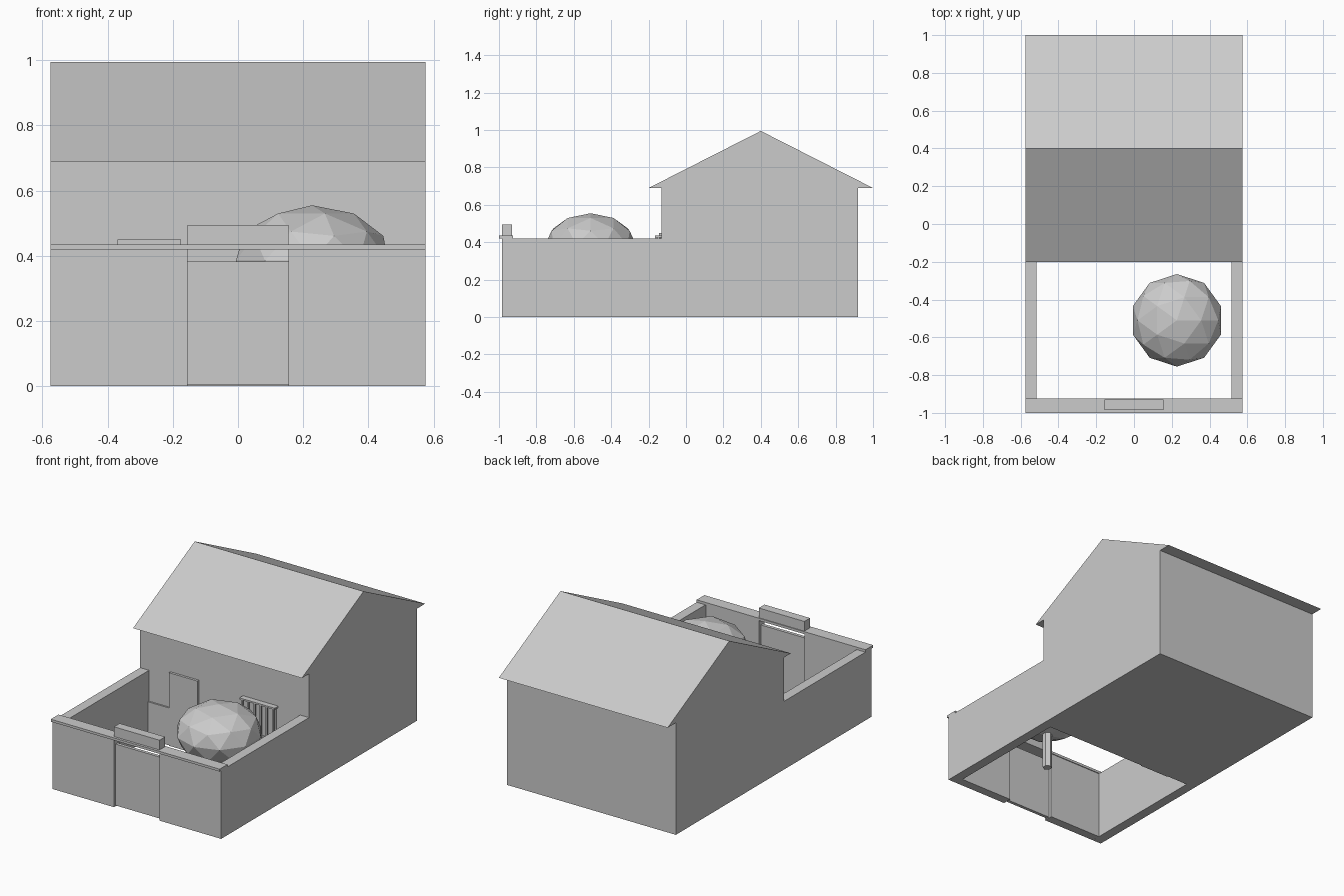
import bpy, bmesh
from mathutils import Matrix

if "Cube" in bpy.data.objects:
    bpy.data.objects.remove(bpy.data.objects["Cube"], do_unlink=True)

GREY = (0.6, 0.6, 0.6, 1)
grey = bpy.data.materials.new("plain_grey")
grey.use_nodes = True
grey.diffuse_color = GREY
grey.node_tree.nodes["Principled BSDF"].inputs["Base Color"].default_value = GREY


def finish(name, bm):
    bmesh.ops.recalc_face_normals(bm, faces=bm.faces)
    mesh = bpy.data.meshes.new(name)
    bm.to_mesh(mesh)
    bm.free()
    mesh.materials.append(grey)
    obj = bpy.data.objects.new(name, mesh)
    bpy.context.collection.objects.link(obj)
    return obj


def box(name, x, y, z):
    """Box from its (low, high) range on each axis."""
    bm = bmesh.new()
    bmesh.ops.create_cube(bm, size=1)
    for v in bm.verts:
        v.co = [r[0] if c < 0 else r[1] for c, r in zip(v.co, (x, y, z))]
    return finish(name, bm)


def extrude_x(name, profile, half):
    """Closed y-z profile swept from -half to half along x."""
    bm = bmesh.new()
    face = bm.faces.new([bm.verts.new((-half, y, z)) for y, z in profile])
    ext = bmesh.ops.extrude_face_region(bm, geom=[face])
    moved = [g for g in ext["geom"] if isinstance(g, bmesh.types.BMVert)]
    bmesh.ops.translate(bm, verts=moved, vec=(2 * half, 0, 0))
    return finish(name, bm)


W = 0.575            # half width of the building
INNER = 0.515        # inner side of the yard walls
FRONT = -0.13        # front wall of the house
GATE = 0.155         # half width of the gateway
TOP = 0.42           # yard wall height

# House and gabled roof with overhanging eaves
box("house_body", (-W, W), (FRONT, 0.92), (0, 0.69))
extrude_x("gable_roof", [(-0.2, 0.69), (1, 0.69), (0.4, 0.995)], W)

# Yard walls, front coping, gate and the block above it
for side, s in (("left", 1), ("right", -1)):
    box(side + "_yard_wall", sorted((s * INNER, s * W)), (-0.985, FRONT), (0, TOP))
    box(side + "_front_wall", sorted((s * GATE, s * INNER)), (-0.985, -0.93), (0, TOP))
box("front_coping", (-W, W), (-1, -0.925), (TOP, 0.435))
box("gate", (-GATE, GATE), (-0.97, -0.95), (0.005, 0.383))
box("gate_block", (-GATE, GATE), (-0.985, -0.93), (0.435, 0.495))

# House door and low plinth either side of it
box("house_door", (-0.37, -0.175), (-0.145, FRONT), (0, 0.45))
box("right_plinth", (-INNER, -0.37), (-0.14, FRONT), (0, 0.23))
box("left_plinth", (-0.175, INNER), (-0.14, FRONT), (0, 0.23))

# Barred window
box("window_pane", (0.14, 0.355), (-0.136, FRONT), (0.2, 0.425))
for name, z in (("top", 0.425), ("bottom", 0.2)):
    box("window_rail_" + name, (0.125, 0.365), (-0.165, FRONT), (z, z + 0.01))
for i in range(6):
    x = 0.135 + i * 0.042
    box("window_bar", (x, x + 0.01), (-0.163, -0.153), (0.21, 0.425))

# Tree: faceted crown on a straight trunk
bm = bmesh.new()
bmesh.ops.create_icosphere(bm, subdivisions=2, radius=1,
                           matrix=Matrix.Translation((0.227, -0.51, 0.385))
                           @ Matrix.Diagonal((0.245, 0.245, 0.17, 1)))
finish("tree_crown", bm)
bm = bmesh.new()
bmesh.ops.create_cone(bm, cap_ends=True, segments=6, radius1=0.027, radius2=0.027,
                      depth=0.3, matrix=Matrix.Translation((0.227, -0.51, 0.15)))
finish("tree_trunk", bm)
